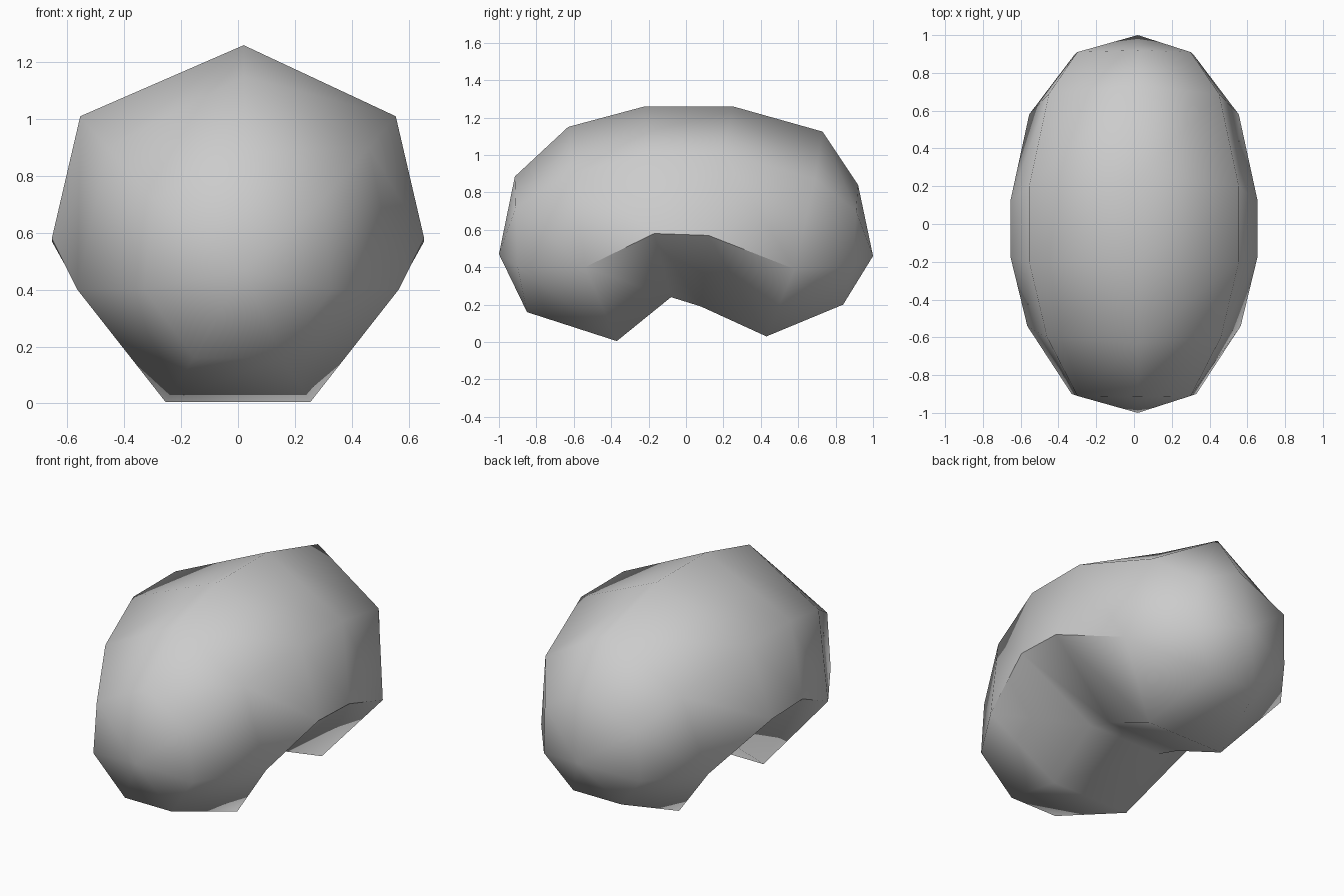
import bpy, bmesh, math

if "Cube" in bpy.data.objects:
    bpy.data.objects.remove(bpy.data.objects["Cube"])

# Seven-sided rings along the bean: crown, shoulder, flank, underside.
# Each point is (half width, y, z); the last three are mirrored.
rings = [
    [(0, -0.915, 0.885), (0.30, -0.91, 0.72), (0.33, -0.90, 0.40), (0.155, -0.85, 0.16)],
    [(0, -0.63, 1.15), (0.46, -0.60, 0.90), (0.565, -0.54, 0.40), (0.255, -0.37, 0.005)],
    [(0, -0.22, 1.26), (0.555, -0.20, 1.01), (0.655, -0.17, 0.58), (0.24, -0.08, 0.24)],
    [(0, 0.25, 1.26), (0.555, 0.20, 1.01), (0.655, 0.12, 0.57), (0.24, 0.08, 0.19)],
    [(0, 0.73, 1.125), (0.45, 0.69, 0.87), (0.555, 0.58, 0.39), (0.255, 0.43, 0.03)],
    [(0, 0.92, 0.84), (0.30, 0.91, 0.70), (0.32, 0.89, 0.40), (0.16, 0.84, 0.20)],
]
ends = [(0.02, -1.0, 0.47), (0.02, 1.0, 0.46)]

bm = bmesh.new()
loops = []
for ring in rings:
    right = [(0.02, *ring[0][1:])] + ring[1:]
    left = [(-x, y, z) for x, y, z in reversed(ring[1:])]
    loops.append([bm.verts.new(p) for p in right + left])

# Skin between neighbouring rings
for a, b in zip(loops, loops[1:]):
    for i in range(7):
        j = (i + 1) % 7
        bm.faces.new((a[i], a[j], b[j], b[i]))

# Faceted rounded ends
for point, loop in zip(ends, (loops[0], loops[-1])):
    tip = bm.verts.new(point)
    for i in range(7):
        bm.faces.new((tip, loop[i], loop[(i + 1) % 7]))

bmesh.ops.recalc_face_normals(bm, faces=bm.faces)
mesh = bpy.data.meshes.new("bean_body")
bm.to_mesh(mesh)
bm.free()
body = bpy.data.objects.new("bean_body", mesh)
bpy.context.collection.objects.link(body)

# Soft shading with the underside creases kept
bpy.context.view_layer.objects.active = body
body.select_set(True)
bpy.ops.object.shade_smooth_by_angle(angle=math.radians(55))
